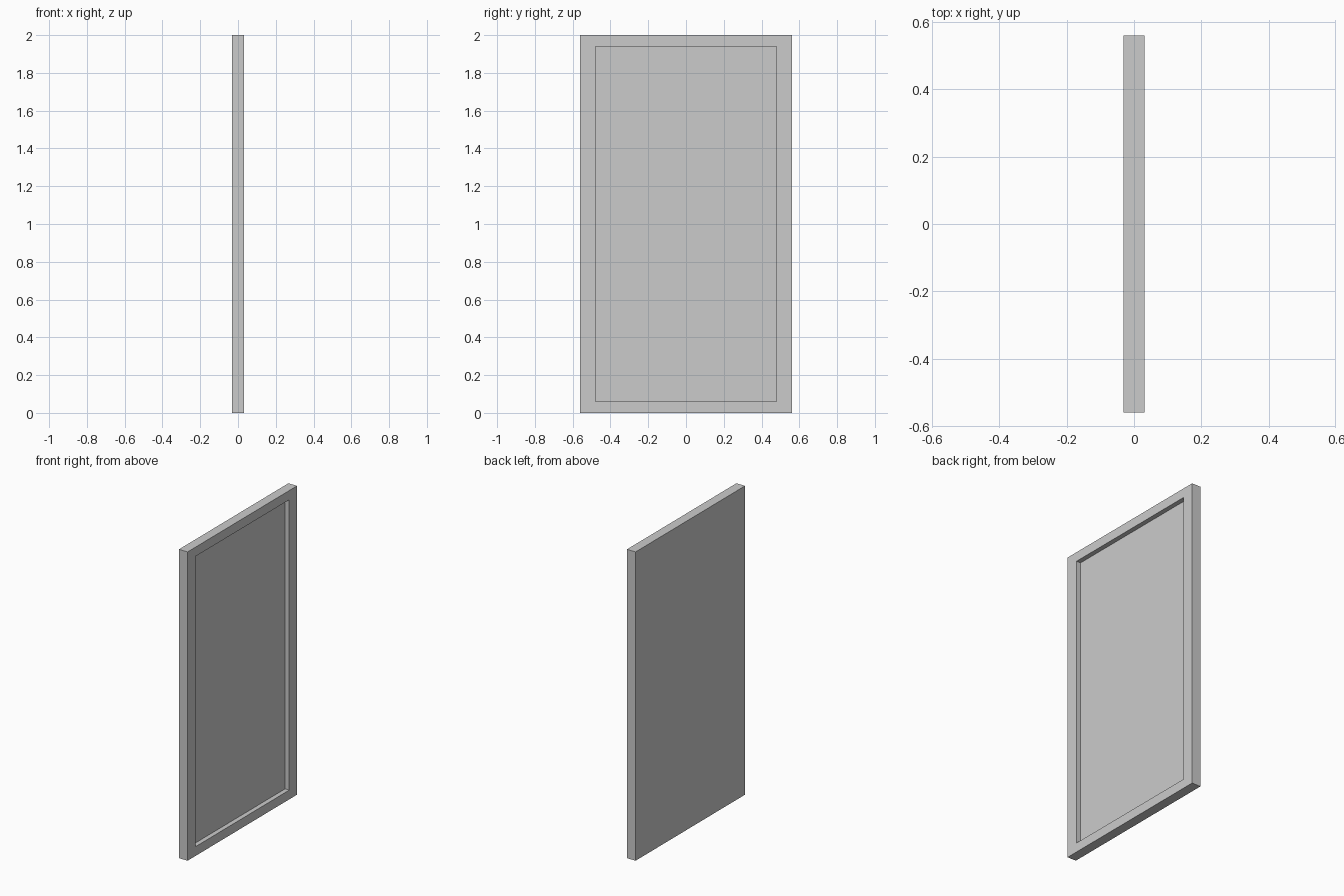
import bpy, bmesh
from mathutils import Vector

if "Cube" in bpy.data.objects:
    bpy.data.objects.remove(bpy.data.objects["Cube"])

THICK, WIDTH, HEIGHT = 0.062, 1.12, 2.0
OPEN_W, OPEN_H, DEPTH = 0.96, 1.88, 0.03

bm = bmesh.new()

# Outer slab standing on the floor
bmesh.ops.create_cube(bm, size=1)
bmesh.ops.scale(bm, vec=(THICK, WIDTH, HEIGHT), verts=bm.verts)
bmesh.ops.translate(bm, vec=(0, 0, HEIGHT / 2), verts=bm.verts)

# Frame border on the +x side
bm.normal_update()
face = max(bm.faces, key=lambda f: f.normal.x)
face = bmesh.ops.extrude_discrete_faces(bm, faces=[face])["faces"][0]
for v in face.verts:
    v.co.y *= OPEN_W / WIDTH
    v.co.z = HEIGHT / 2 + (v.co.z - HEIGHT / 2) * OPEN_H / HEIGHT

# Recessed panel
face = bmesh.ops.extrude_discrete_faces(bm, faces=[face])["faces"][0]
bmesh.ops.translate(bm, vec=Vector((-DEPTH, 0, 0)), verts=face.verts)

bmesh.ops.recalc_face_normals(bm, faces=bm.faces)
mesh = bpy.data.meshes.new("recessed_panel")
bm.to_mesh(mesh)
bm.free()
bpy.context.collection.objects.link(bpy.data.objects.new("recessed_panel", mesh))
